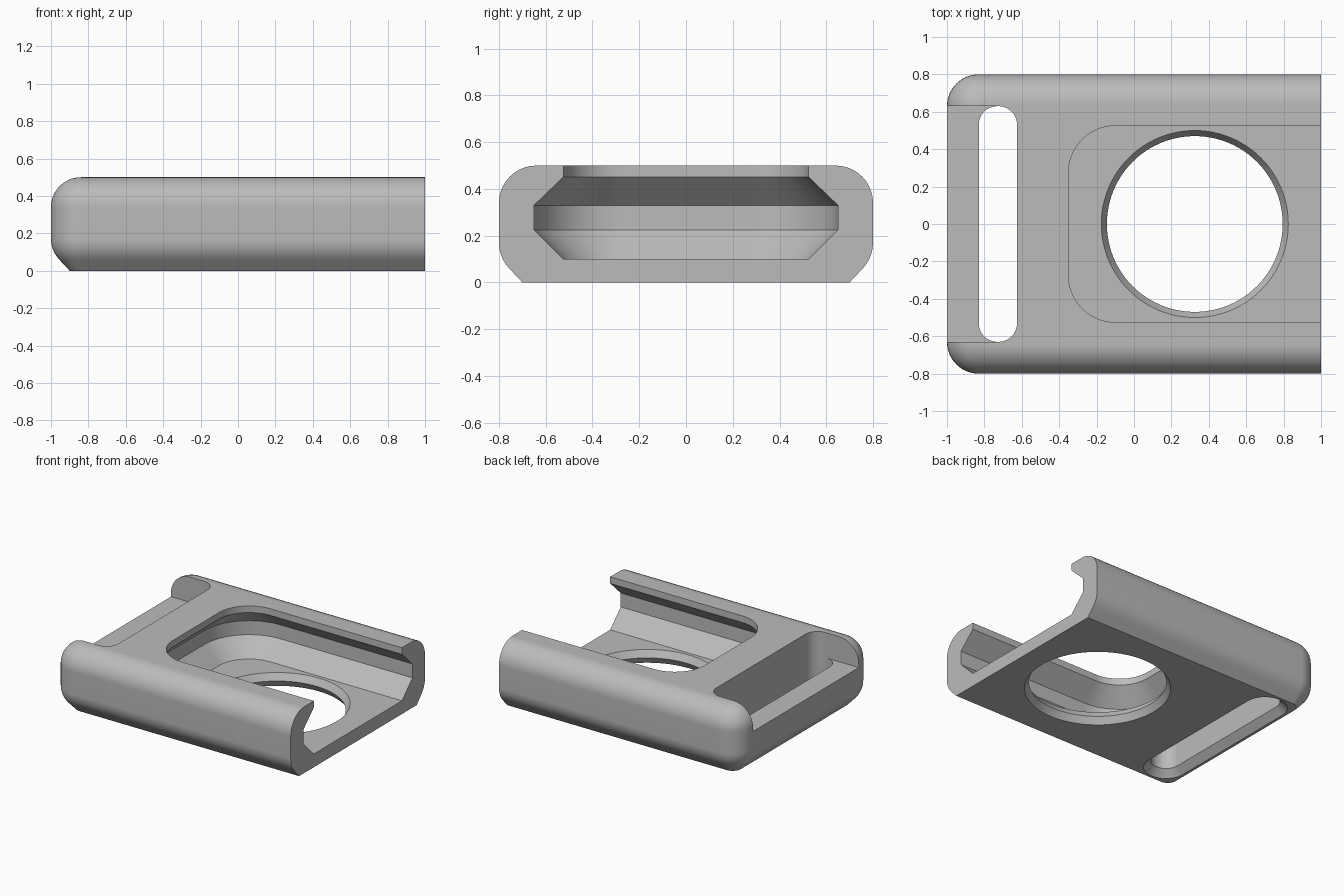
import bpy, bmesh
from math import sin, cos, pi, radians

cube = bpy.data.objects.get("Cube")
if cube:
    bpy.data.objects.remove(cube)

grey = bpy.data.materials.new("satin_grey")
grey.use_nodes = True
colour = (0.5, 0.5, 0.5, 1)
grey.diffuse_color = colour
grey.node_tree.nodes["Principled BSDF"].inputs["Base Color"].default_value = colour


def outline(x0, x1, half, r, round_right=False, steps=16):
    """Plan outline with rounded left corners and optionally rounded right ones."""
    pts = []
    for sx, sy, start in ((1, 1, 0), (-1, 1, 90), (-1, -1, 180), (1, -1, 270)):
        edge = x1 if sx > 0 else x0
        if sx > 0 and not round_right:
            pts.append((edge, sy * half))
            continue
        for i in range(steps + 1):
            a = radians(start + 90 * i / steps)
            pts.append((edge - sx * r + r * cos(a), sy * (half - r) + r * sin(a)))
    return pts


def loft(name, layers):
    """Solid through stacked (outline, height) layers."""
    bm = bmesh.new()
    rings = [[bm.verts.new((x, y, z)) for x, y in pts] for pts, z in layers]
    for low, high in zip(rings, rings[1:]):
        for i in range(len(low)):
            j = (i + 1) % len(low)
            bm.faces.new((low[i], low[j], high[j], high[i]))
    bm.faces.new(rings[0][::-1])
    bm.faces.new(rings[-1])
    bmesh.ops.recalc_face_normals(bm, faces=bm.faces)
    mesh = bpy.data.meshes.new(name)
    bm.to_mesh(mesh)
    bm.free()
    mesh.materials.append(grey)
    obj = bpy.data.objects.new(name, mesh)
    bpy.context.collection.objects.link(obj)
    return obj


def circle(r, cx=0.325, n=96):
    return [(cx + r * cos(2 * pi * i / n), r * sin(2 * pi * i / n)) for i in range(n)]


# Body: chamfered underside, rounded edges, flat open end
R = 0.16
profile = [(0.1, 0)]
profile += [(R - R * cos(radians(a)), 0.17 - R * sin(radians(a))) for a in range(45, -1, -9)]
profile += [(R - R * cos(radians(a)), 0.34 + R * sin(radians(a))) for a in range(0, 91, 9)]
body = loft("holder_body", [(outline(-1 + d, 1, 0.8 - d, 0.17 - d), z) for d, z in profile])

# Undercut channel, open at the right end
channel = [(0, 0.1), (0.125, 0.225), (0.125, 0.33), (0, 0.45), (0, 0.6)]
cutters = [loft("channel_cutter", [(outline(-0.35 - d, 1.2, 0.525 + d, 0.25 + d), z)
                                   for d, z in channel])]

# Round opening in the floor, bevelled from both sides
bore = [(0.53, -0.05), (0.47, 0.05), (0.506, 0.11)]
cutters.append(loft("opening_cutter", [(circle(r), z) for r, z in bore]))

# Strap slot with a flared underside
slot = [(0.06, -0.01), (0, 0.05), (0, 0.6)]
cutters.append(loft("slot_cutter", [(outline(-0.83 - d, -0.625 + d, 0.63 + d, 0.1 + d, True), z)
                                    for d, z in slot]))

# Lowered strap bar
box = [(-1.2, -0.63), (-0.73, -0.63), (-0.73, 0.63), (-1.2, 0.63)]
cutters.append(loft("bar_cutter", [(box, 0.31), (box, 0.6)]))

bpy.ops.object.select_all(action='DESELECT')
bpy.context.view_layer.objects.active = body
body.select_set(True)
for cutter in cutters:
    cutter.hide_render = True
    mod = body.modifiers.new(cutter.name, 'BOOLEAN')
    mod.operation = 'DIFFERENCE'
    mod.solver = 'EXACT'
    mod.object = cutter
    bpy.ops.object.modifier_apply(modifier=mod.name)
    bpy.data.objects.remove(cutter)

# Smooth curved surfaces, crisp edges
bpy.ops.object.shade_smooth_by_angle(angle=radians(25))
weighted = body.modifiers.new("flat_face_normals", 'WEIGHTED_NORMAL')
weighted.keep_sharp = True
